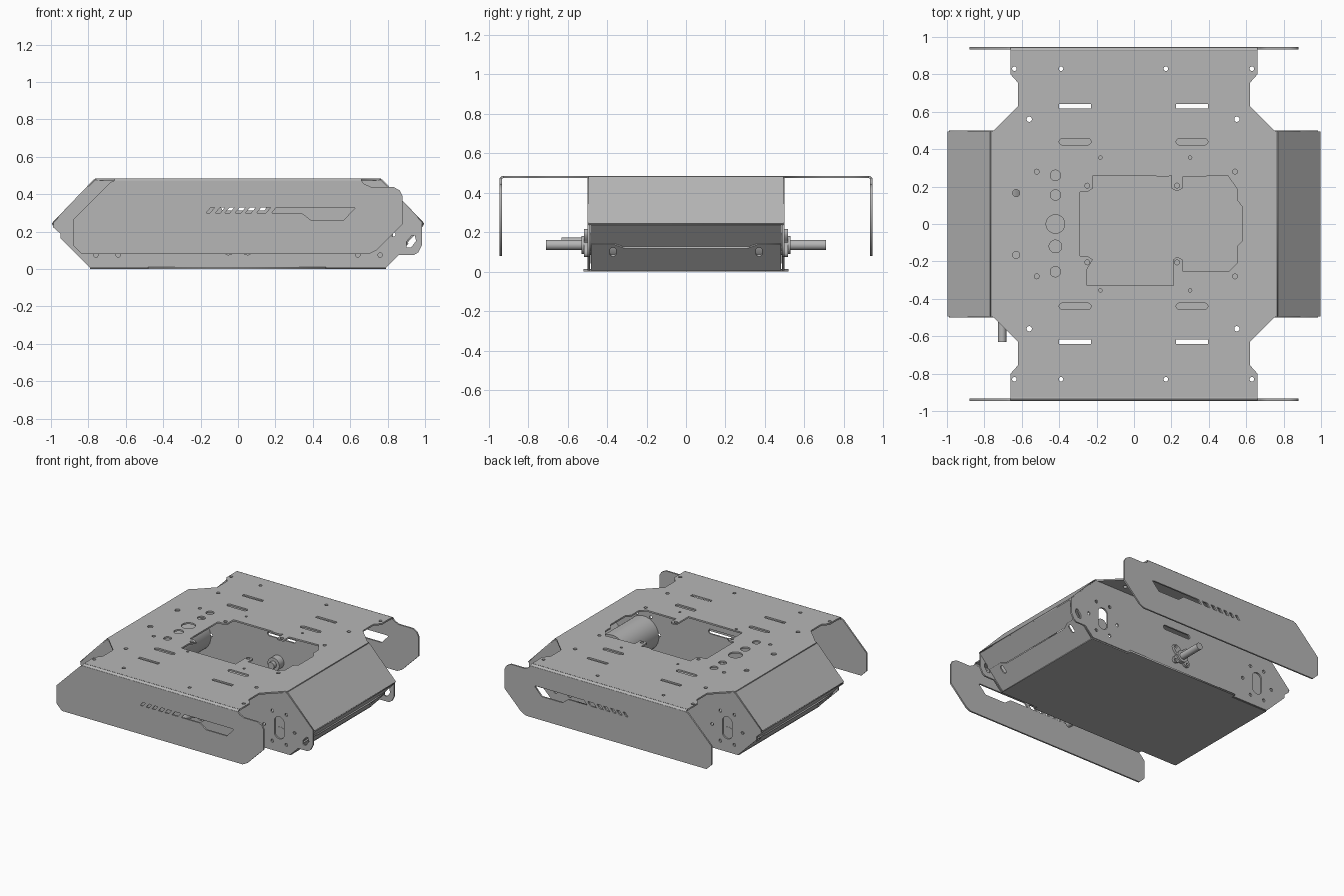
import bpy
import math
from mathutils import Matrix, Vector

cube = bpy.data.objects.get("Cube")
if cube:
    bpy.data.objects.remove(cube)

grey = bpy.data.materials.new("plain_grey")
grey.use_nodes = True
GREY = (0.47, 0.47, 0.47, 1)
grey.diffuse_color = GREY
grey.node_tree.nodes["Principled BSDF"].inputs["Base Color"].default_value = GREY

X, Y, Z = Vector((1, 0, 0)), Vector((0, 1, 0)), Vector((0, 0, 1))
T = 0.012


def frame(u, v, origin):
    m = Matrix((u, v, u.cross(v))).transposed().to_4x4()
    m.translation = origin
    return m


def plate(name, outline, holes, u, v, origin, thick=T):
    """Sheet cut from a flat outline with holes, centred on its origin plane."""
    cu = bpy.data.curves.new(name, "CURVE")
    cu.dimensions = "2D"
    cu.fill_mode = "BOTH"
    cu.extrude = thick / 2
    for loop in [outline] + holes:
        sp = cu.splines.new("POLY")
        sp.points.add(len(loop) - 1)
        for p, (a, b) in zip(sp.points, loop):
            p.co = (a, b, 0, 1)
        sp.use_cyclic_u = True
    tmp = bpy.data.objects.new(name + "_outline", cu)
    bpy.context.collection.objects.link(tmp)
    deps = bpy.context.evaluated_depsgraph_get()
    mesh = bpy.data.meshes.new_from_object(tmp.evaluated_get(deps))
    bpy.data.objects.remove(tmp)
    mesh.materials.clear()
    mesh.materials.append(grey)
    ob = bpy.data.objects.new(name, mesh)
    ob.matrix_world = frame(u, v, origin)
    bpy.context.collection.objects.link(ob)
    return ob


def slot(x, y, w, h, n=6):
    """Rounded slot; a circle when w equals h."""
    r = min(w, h) / 2
    pts = []
    for k in range(4):
        cx = (w / 2 - r) * (1 if k in (0, 3) else -1)
        cy = (h / 2 - r) * (1 if k < 2 else -1)
        for i in range(n):
            a = math.pi / 2 * (k + (i + 0.5) / n)
            pts.append((x + cx + r * math.cos(a), y + cy + r * math.sin(a)))
    return pts


def hole(x, y, r):
    return slot(x, y, 2 * r, 2 * r)


def rect(x, y, w, h):
    return [(x - w/2, y - h/2), (x + w/2, y - h/2), (x + w/2, y + h/2), (x - w/2, y + h/2)]


def rod(name, x, z, y0, y1, r):
    """Round bar running along y."""
    bpy.ops.mesh.primitive_cylinder_add(vertices=32, radius=r, depth=abs(y1 - y0),
                                        location=(x, (y0 + y1) / 2, z),
                                        rotation=(math.pi / 2, 0, 0))
    ob = bpy.context.object
    ob.name = name
    ob.data.materials.append(grey)
    bpy.ops.object.shade_smooth_by_angle()


# Top deck: quarter outline mirrored into all four corners
quarter = [(0.765, 0.495), (0.75, 0.5), (0.62, 0.63), (0.62, 0.755), (0.66, 0.80), (0.66, 0.925)]
deck = (quarter + [(-x, y) for x, y in reversed(quarter)]
        + [(-x, -y) for x, y in quarter] + [(x, -y) for x, y in reversed(quarter)])
opening = [(-0.29, -0.17), (-0.25, -0.17), (-0.22, -0.19), (-0.25, -0.24), (-0.25, -0.33),
           (0.21, -0.33), (0.21, -0.19), (0.23, -0.175), (0.26, -0.19), (0.26, -0.25),
           (0.51, -0.25), (0.55, -0.21), (0.55, -0.12), (0.58, -0.09), (0.58, 0.09),
           (0.55, 0.13), (0.55, 0.19), (0.50, 0.26), (0.26, 0.25), (0.26, 0.19),
           (0.23, 0.175), (0.20, 0.19), (0.20, 0.26), (0.17, 0.25), (0.13, 0.25), (0.11, 0.26),
           (-0.22, 0.26), (-0.22, 0.19), (-0.25, 0.17), (-0.29, 0.17)]
cuts = [opening]
for s in (-1, 1):
    cuts += [hole(x, s * 0.83, 0.012) for x in (-0.64, -0.39, 0.17, 0.63)]
    cuts += [hole(x, s * 0.56, 0.014) for x in (-0.56, 0.55)]
    cuts += [hole(x, s * 0.28, 0.013) for x in (-0.52, 0.54)]
    cuts += [hole(x, s * 0.355, 0.009) for x in (-0.18, 0.30)]
    cuts += [hole(x, s * 0.205, 0.013) for x in (-0.25, 0.23)]
    cuts += [rect(x, s * 0.63, 0.17, 0.024) for x in (-0.315, 0.31)]
    cuts += [slot(x, s * 0.44, 0.17, 0.034) for x in (-0.315, 0.31)]
    cuts.append(hole(-0.63, s * 0.165, 0.019))
cuts += [hole(-0.42, y, r) for y, r in
         ((0.26, 0.028), (0.155, 0.028), (0, 0.05), (-0.12, 0.034), (-0.255, 0.028))]
plate("top_deck", deck, cuts, X, Y, (0, 0, 0.479))

# Floor with a narrow tab on each long side
plate("floor", [(-0.79, -0.49), (-0.48, -0.49), (-0.48, -0.52), (0.47, -0.52), (0.47, -0.49),
                (0.79, -0.49), (0.79, 0.49), (0.47, 0.49), (0.47, 0.52), (-0.48, 0.52),
                (-0.48, 0.49), (-0.79, 0.49)], [], X, Y, (0, 0, T / 2))

# Outer skirts with slanted vents, and the bends joining them to the deck
skirt = [(-0.66, 0.473), (-0.68, 0.465), (-0.88, 0.265), (-0.88, 0.125), (-0.835, 0.08),
         (0.70, 0.08), (0.74, 0.10), (0.88, 0.24), (0.88, 0.39), (0.865, 0.42), (0.83, 0.44),
         (0.71, 0.44), (0.675, 0.455), (0.66, 0.473)]
vents = [[(x, 0.30), (x + w, 0.30), (x + w + 0.025, 0.33), (x + 0.025, 0.33)]
         for x, w in ((-0.17, 0.02), (-0.12, 0.025), (-0.07, 0.025), (-0.015, 0.03),
                      (0.04, 0.03), (0.10, 0.05))]
vents.append([(0.18, 0.30), (0.34, 0.30), (0.39, 0.262), (0.565, 0.262),
              (0.625, 0.325), (0.61, 0.33), (0.205, 0.33)])
R = 0.02
arc = [math.pi / 2 * i / 6 for i in range(7)]
bend = ([(R * math.cos(a), R * math.sin(a)) for a in arc]
        + [((R - T) * math.cos(a), (R - T) * math.sin(a)) for a in reversed(arc)])
for s, side in ((-1, "front"), (1, "back")):
    plate(side + "_skirt", skirt, vents, X, Z, (0, s * 0.939, 0))
    plate(side + "_skirt_bend", [(s * a, b) for a, b in bend], [], Y, Z,
          (0, s * 0.925, 0.465), 1.32)

# Side walls of the hull, with a lug at one end
wall = [(-0.79, 0.005), (-0.95, 0.165), (-0.95, 0.19), (-0.99, 0.225), (-0.985, 0.25),
        (-0.765, 0.475), (0.765, 0.475), (0.985, 0.25), (0.985, 0.13), (0.965, 0.09),
        (0.94, 0.075), (0.86, 0.075), (0.79, 0.005)]
lug_hole = [(0.90, 0.115), (0.925, 0.115), (0.952, 0.15), (0.945, 0.18), (0.93, 0.18), (0.90, 0.145)]
wall_cuts = [lug_hole, slot(0.03, 0.33, 0.24, 0.035)]
for x in (-0.70, 0.70):
    wall_cuts.append(slot(x, 0.19, 0.085, 0.17))
    wall_cuts += [hole(x + dx, z, 0.012) for dx in (-0.06, 0.06) for z in (0.075, 0.305)]
    wall_cuts += [hole(x + dx, 0.185, 0.012) for dx in (-0.13, 0.13)]
for s, side in ((-1, "front"), (1, "back")):
    plate(side + "_wall", wall, wall_cuts, X, Z, (0, s * 0.493, 0))
    # Centre axle, lobed flange and inner bearing
    rod(side + "_axle", 0, 0.135, s * 0.40, s * 0.71, 0.026)
    rod(side + "_axle_hub", 0, 0.135, s * 0.495, s * 0.53, 0.045)
    rod(side + "_axle_bearing", 0, 0.135, s * 0.43, s * 0.49, 0.05)
    lobes = []
    for i in range(48):
        a = math.tau * i / 48
        r = 0.068 + 0.026 * math.cos(4 * a + math.pi)
        lobes.append((r * math.cos(a), r * math.sin(a)))
    plate(side + "_axle_flange", lobes, [hole(px * 0.052, pz * 0.052, 0.01)
          for px in (-1, 1) for pz in (-1, 1)], X, Z, (0, s * 0.507, 0.145), 0.02)
    # Wheel bearings behind the oval wall openings
    for x in (-0.70, 0.70):
        rod(side + "_wheel_bearing", x, 0.15, s * 0.43, s * 0.487, 0.042)

# Sloped end panels, upper and lower
for s, side in ((-1, "right"), (1, "left")):
    def sloped(name, p0, p1, half, holes=(), ears=0):
        a, b = Vector((s * p0[0], 0, p0[1])), Vector((s * p1[0], 0, p1[1]))
        h = (b - a).length
        v = (b - a).normalized()
        shape = [(-half, 0), (half, 0), (half, h)]
        if ears:
            shape += [(0.36, h), (0.31, h - ears), (-0.31, h - ears), (-0.36, h)]
        shape.append((-half, h))
        plate(side + name, shape, list(holes), Y, v, a)
    sloped("_upper_slope", (0.992, 0.24), (0.765, 0.477), 0.495)
    sloped("_lower_slope", (0.785, 0.008), (0.908, 0.14), 0.48,
           [slot(y, 0.13, 0.03, 0.06) for y in (-0.37, 0.37)], 0.025)
    sloped("_slope_lip", (0.887, 0.13), (0.99, 0.24), 0.485)

# Drive motors in opposite corners and the exposed drive shaft
rod("left_front_motor", 0.70, 0.17, -0.485, -0.10, 0.13)
rod("right_back_motor", -0.70, 0.17, 0.485, 0.10, 0.13)
rod("right_front_shaft", -0.705, 0.15, -0.43, -0.63, 0.022)
